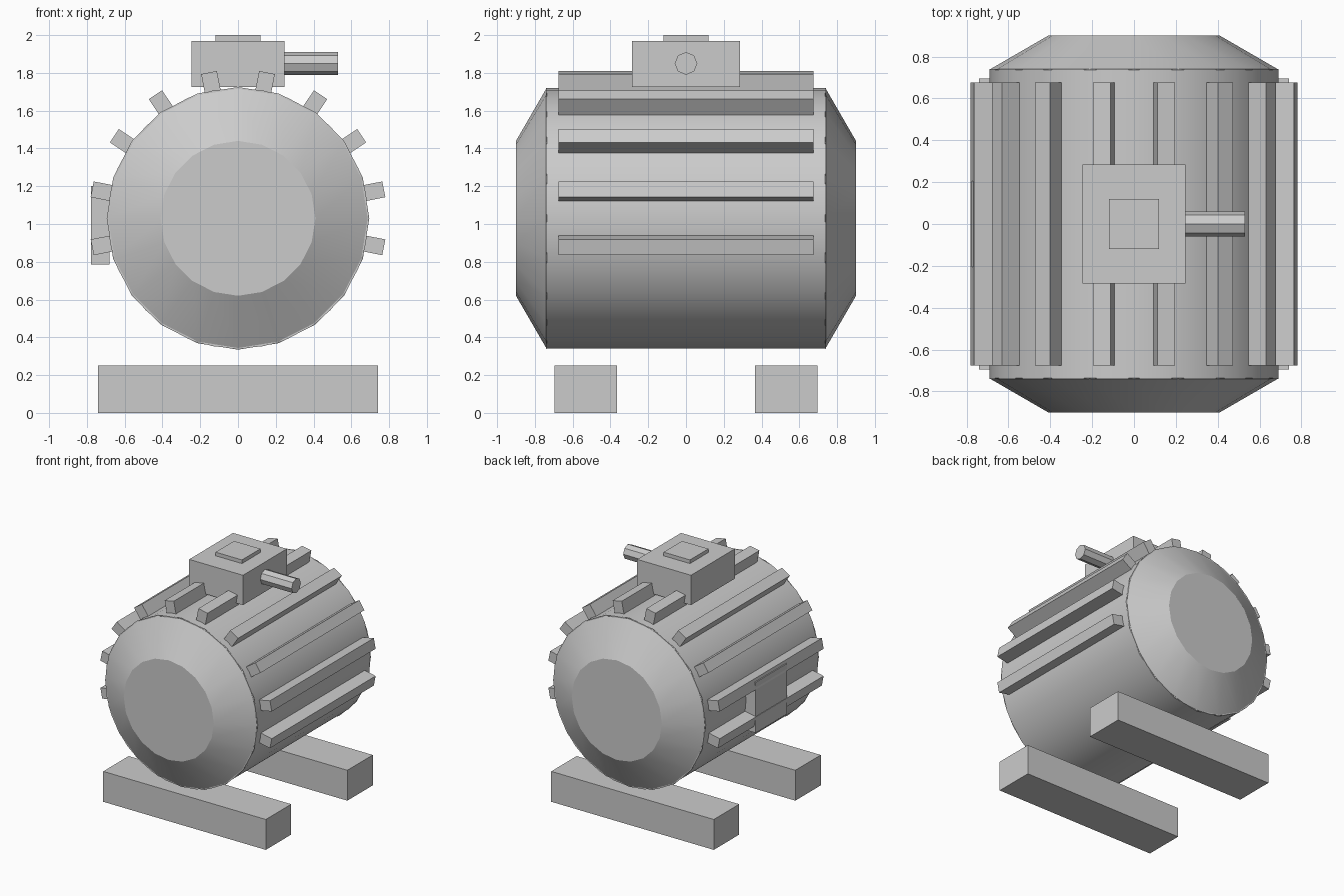
import bpy, bmesh, math
from mathutils import Matrix

if "Cube" in bpy.data.objects:
    bpy.data.objects.remove(bpy.data.objects["Cube"], do_unlink=True)

GREY = (0.6, 0.6, 0.6, 1)
steel = bpy.data.materials.new("plain_grey")
steel.use_nodes = True
steel.diffuse_color = GREY
steel.node_tree.nodes["Principled BSDF"].inputs["Base Color"].default_value = GREY

AXIS_Z = 1.03   # height of the motor axis


def add_object(name, bm, smooth=False):
    mesh = bpy.data.meshes.new(name)
    bmesh.ops.recalc_face_normals(bm, faces=bm.faces)
    bm.to_mesh(mesh)
    bm.free()
    mesh.materials.append(steel)
    obj = bpy.data.objects.new(name, mesh)
    bpy.context.collection.objects.link(obj)
    if smooth:
        bpy.ops.object.select_all(action='DESELECT')
        obj.select_set(True)
        bpy.context.view_layer.objects.active = obj
        bpy.ops.object.shade_smooth_by_angle(angle=math.radians(25))
    return obj


def box(name, low, high, turn=None):
    bm = bmesh.new()
    size = [h - l for l, h in zip(low, high)]
    mid = [(h + l) / 2 for l, h in zip(low, high)]
    bmesh.ops.create_cube(bm, size=1)
    bmesh.ops.transform(bm, verts=bm.verts,
                        matrix=Matrix.Translation(mid) @ Matrix.Diagonal((*size, 1)))
    if turn:
        bmesh.ops.transform(bm, verts=bm.verts, matrix=turn)
    return add_object(name, bm)


def lathe(name, sides, r1, r2, depth, matrix):
    bm = bmesh.new()
    bmesh.ops.create_cone(bm, cap_ends=True, segments=sides, radius1=r1,
                          radius2=r2, depth=depth, matrix=matrix)
    return add_object(name, bm, smooth=True)


# Motor housing and its tapered end caps
lathe("housing", 32, 0.69, 0.69, 1.48,
      Matrix.Translation((0, 0, AXIS_Z)) @ Matrix.Rotation(math.pi / 2, 4, 'X'))
for name, side in (("front_cap", -1), ("back_cap", 1)):
    lathe(name, 20, 0.695, 0.41, 0.165,
          Matrix.Translation((0, side * 0.8175, AXIS_Z))
          @ Matrix.Rotation(-side * math.pi / 2, 4, 'X'))

# Cooling fins, mirrored left and right
for i in range(5):
    angle = math.radians(-11.25 + 22.5 * i)
    for name, turn in (("left", angle), ("right", math.pi - angle)):
        box(f"{name}_fin_{i + 1}", (0.685, -0.675, -0.0425), (0.787, 0.675, 0.0425),
            Matrix.Translation((0, 0, AXIS_Z)) @ Matrix.Rotation(-turn, 4, 'Y'))

# Side plate
box("side_plate", (-0.777, -0.205, 0.785), (-0.68, 0.205, 1.2))

# Terminal box with lid and cable outlet
box("terminal_box", (-0.245, -0.285, 1.725), (0.245, 0.285, 1.97))
box("terminal_lid", (-0.12, -0.12, 1.96), (0.12, 0.12, 2.0))
outlet = lathe("cable_outlet", 8, 0.06, 0.06, 0.3,
               Matrix.Translation((0.38, 0, 1.85)) @ Matrix.Rotation(math.pi / 2, 4, 'Y'))
bpy.ops.object.shade_smooth_by_angle(angle=math.radians(50))

# Support beams
for name, y in (("front_support", -0.53), ("back_support", 0.53)):
    box(name, (-0.74, y - 0.165, 0), (0.74, y + 0.165, 0.25))
